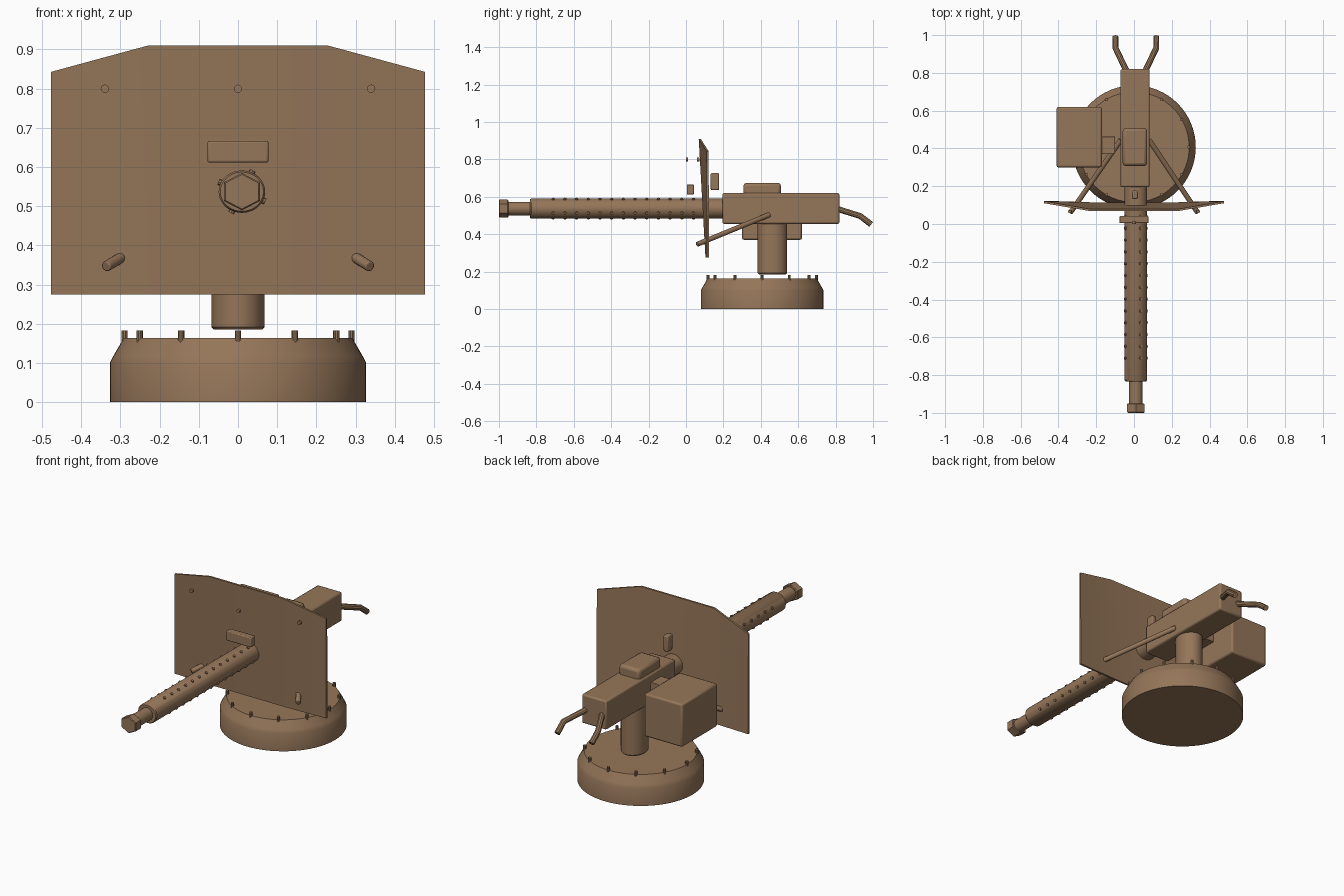
import bpy, bmesh, math
from mathutils import Matrix, Vector

if "Cube" in bpy.data.objects:
    bpy.data.objects.remove(bpy.data.objects["Cube"])

paint = bpy.data.materials.new("brown paint")
paint.diffuse_color = (0.30, 0.18, 0.10, 1)
paint.use_nodes = True
paint.node_tree.nodes["Principled BSDF"].inputs["Base Color"].default_value = paint.diffuse_color


def finish(name, bm, bevel=0.0, angle=35):
    bmesh.ops.recalc_face_normals(bm, faces=bm.faces)
    me = bpy.data.meshes.new(name)
    bm.to_mesh(me)
    bm.free()
    me.materials.append(paint)
    ob = bpy.data.objects.new(name, me)
    bpy.context.collection.objects.link(ob)
    if bevel:
        m = ob.modifiers.new("edge", 'BEVEL')
        m.width, m.segments, m.limit_method = bevel, 2, 'ANGLE'
    bpy.ops.object.select_all(action='DESELECT')
    ob.select_set(True)
    bpy.context.view_layer.objects.active = ob
    bpy.ops.object.shade_smooth_by_angle(angle=math.radians(angle))
    return ob


def box(name, lo, hi, bevel=0.008):
    lo, hi = Vector(lo), Vector(hi)
    bm = bmesh.new()
    size = hi - lo
    bmesh.ops.create_cube(bm, size=1, matrix=Matrix.Translation((lo + hi) / 2)
                          @ Matrix.Diagonal((*size, 1)))
    return finish(name, bm, bevel)


def add_turned(bm, profile, mat, n=32, phase=0.0):
    """Closed solid from (radius, height) pairs around local z."""
    rings = []
    for r, h in profile:
        rings.append([bm.verts.new(mat @ Vector((
            r * math.cos(phase + 2 * math.pi * i / n),
            r * math.sin(phase + 2 * math.pi * i / n), h))) for i in range(n)])
    for a, b in zip(rings, rings[1:]):
        for i in range(n):
            j = (i + 1) % n
            bm.faces.new((a[i], a[j], b[j], b[i]))
    bm.faces.new(rings[0])
    bm.faces.new(rings[-1])


def turned(name, profile, mat, n=32, phase=0.0, bevel=0.0):
    bm = bmesh.new()
    add_turned(bm, profile, mat, n, phase)
    return finish(name, bm, bevel)


def add_rod(bm, p0, p1, r, n=12):
    p0, p1 = Vector(p0), Vector(p1)
    d = p1 - p0
    mat = Matrix.Translation(p0) @ d.to_track_quat('Z', 'Y').to_matrix().to_4x4()
    add_turned(bm, [(r, 0), (r, d.length)], mat, n)


def rod(name, p0, p1, r, n=12, bevel=0.0):
    bm = bmesh.new()
    add_rod(bm, p0, p1, r, n)
    return finish(name, bm, bevel)


# Round base with sloped shoulder and a ring of bolts
BY = 0.407
turned("base", [(0.327, 0), (0.327, 0.10), (0.318, 0.118), (0.292, 0.163)],
       Matrix.Translation((0, BY, 0)), 64)
bm = bmesh.new()
for i in range(12):
    a = i * math.pi / 6
    x, y = 0.29 * math.sin(a), BY + 0.29 * math.cos(a)
    add_rod(bm, (x, y, 0.12), (x, y, 0.182), 0.008, 10)
finish("base_bolts", bm)

# Pedestal post
turned("pedestal", [(0.062, 0.185), (0.068, 0.192), (0.068, 0.47)],
       Matrix.Translation((0, 0.462, 0)) @ Matrix.Diagonal((1, 1.16, 1, 1)), 40)

# Gun body, cover, ammunition box and feed
box("receiver", (-0.072, 0.195, 0.455), (0.083, 0.82, 0.62), 0.009)
box("top_cover", (-0.06, 0.307, 0.60), (0.07, 0.508, 0.674), 0.016)
box("ammo_box", (-0.41, 0.30, 0.37), (-0.17, 0.62, 0.615), 0.01)
box("feed_block", (-0.18, 0.37, 0.50), (-0.10, 0.463, 0.60), 0.003)

# Barrel, running forward along -y
AX = Matrix.Translation((0.01, 0, 0.537)) @ Matrix.Rotation(math.pi / 2, 4, 'X')
OVAL = AX @ Matrix.Diagonal((1.1, 1, 1, 1))
turned("barrel_jacket", [(0.054, -0.21), (0.054, 0.827), (0.05, 0.833)], OVAL, 40)
turned("barrel", [(0.036, 0.80), (0.036, 0.96)], AX, 32)
turned("muzzle", [(0.049, 0.95), (0.053, 0.954), (0.053, 0.996), (0.049, 1.0)],
       AX @ Matrix.Diagonal((1, 0.9, 1, 1)), 6, math.pi / 2)

# Four rows of jacket studs
bm = bmesh.new()
for k in range(4):
    a = math.radians(65 + 90 * k)
    for i in range(13):
        y = 0.04 - 0.0625 * i
        c, s = 1.1 * math.cos(a), math.sin(a)
        add_rod(bm, (0.01 + 0.045 * c, y, 0.537 + 0.045 * s),
                (0.01 + 0.060 * c, y, 0.537 + 0.060 * s), 0.008, 8)
finish("jacket_studs", bm)

# Folded shield: half outline front points, mirrored, given thickness
bm = bmesh.new()
T = 0.011
half = [(0.23, 0.104, 0.275), (0.477, 0.112, 0.275),
        (0.477, 0.110, 0.843), (0.23, 0.068, 0.91)]
front = [[bm.verts.new((s * x, y, z)) for x, y, z in half] for s in (1, -1)]
back = [[bm.verts.new((s * x, y + T, z)) for x, y, z in half] for s in (1, -1)]
for side in (front, back):
    r, l = side
    bm.faces.new(r)
    bm.faces.new(l)
    bm.faces.new((l[0], r[0], r[3], l[3]))
outline = lambda s: s[0] + s[1][::-1]
f, b = outline(front), outline(back)
for i in range(8):
    j = (i + 1) % 8
    bm.faces.new((f[i], f[j], b[j], b[i]))
finish("shield", bm)

# Shield bolts, sight block and sight post
bm = bmesh.new()
for x, y in ((-0.34, 0.06), (0, 0.0), (0.34, 0.06)):
    add_rod(bm, (x, y, 0.80), (x, y + 0.012, 0.80), 0.0105, 12)
finish("shield_bolts", bm)
box("front_sight_block", (-0.078, 0.005, 0.611), (0.078, 0.042, 0.667), 0.005)
box("rear_sight_post", (-0.010, 0.132, 0.635), (0.020, 0.177, 0.727), 0.007)

# Shield braces and bent grips, one of each per side
for side, s in (("right", 1), ("left", -1)):
    rod(side + "_brace", (0.005 + s * 0.075, 0.445, 0.504),
        (s * 0.337, 0.06, 0.346), 0.0135, 16, 0.003)
    cu = bpy.data.curves.new(side + "_grip", 'CURVE')
    cu.dimensions, cu.bevel_depth, cu.bevel_resolution = '3D', 0.016, 3
    cu.use_fill_caps = True
    sp = cu.splines.new('POLY')
    pts = [(0.045, 0.80, 0.538), (0.108, 0.932, 0.497), (0.108, 0.99, 0.452)]
    sp.points.add(len(pts) - 1)
    for p, (x, y, z) in zip(sp.points, pts):
        p.co = (0.01 + s * x, y, z, 1)
    cu.materials.append(paint)
    ob = bpy.data.objects.new(side + "_grip", cu)
    bpy.context.collection.objects.link(ob)
    bpy.ops.object.select_all(action='DESELECT')
    ob.select_set(True)
    bpy.context.view_layer.objects.active = ob
    bpy.ops.object.convert(target='MESH')
    bpy.ops.object.shade_smooth_by_angle(angle=math.radians(35))
